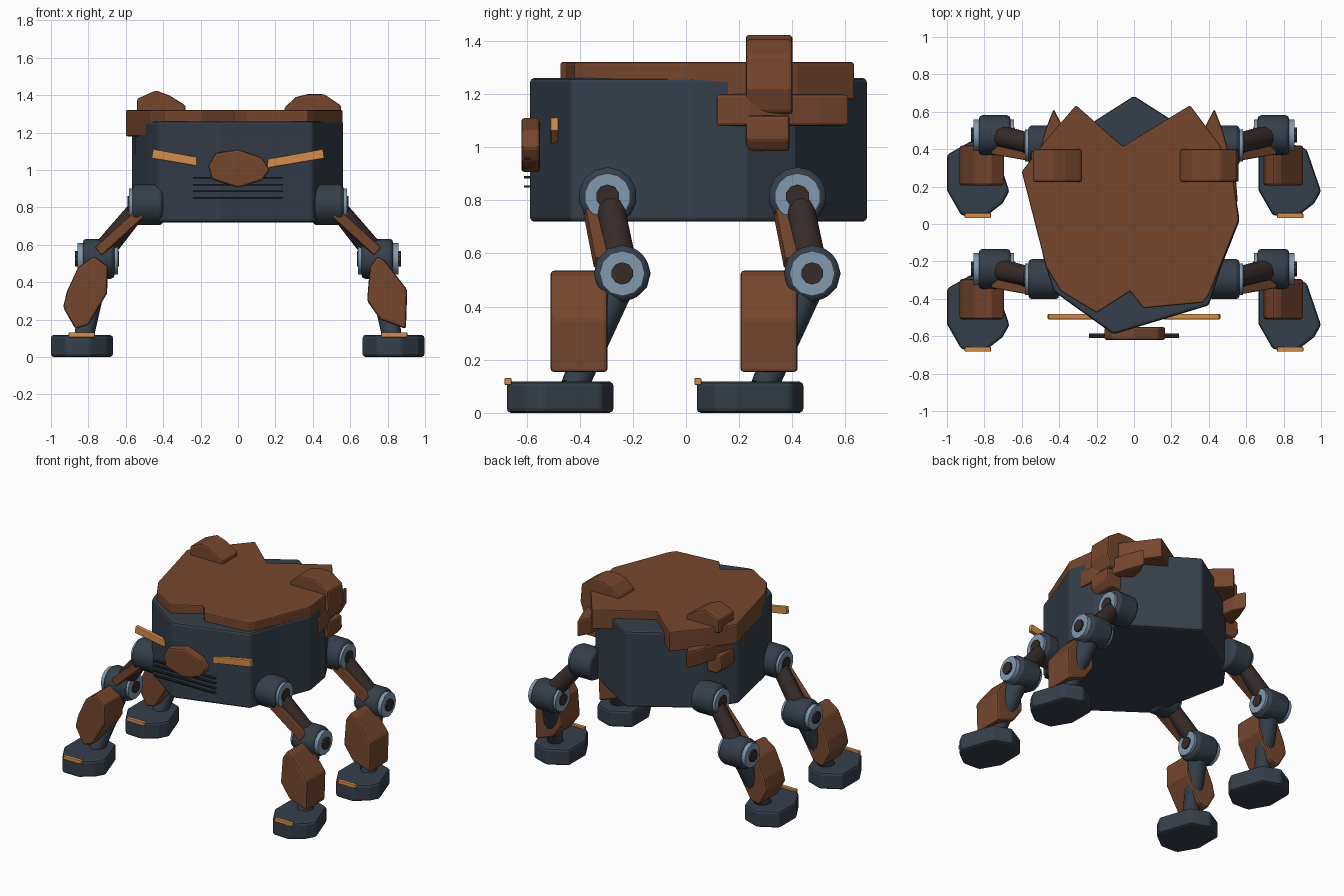
import bpy, bmesh
from mathutils import Vector, Matrix

if "Cube" in bpy.data.objects:
    bpy.data.objects.remove(bpy.data.objects["Cube"])


def material(name, rgb):
    m = bpy.data.materials.new(name)
    m.diffuse_color = (*rgb, 1)
    m.use_nodes = True
    m.node_tree.nodes["Principled BSDF"].inputs["Base Color"].default_value = m.diffuse_color
    return m


SLATE = material("slate", (0.036, 0.050, 0.070))
RUST = material("rust", (0.18, 0.062, 0.027))
STEEL = material("steel", (0.22, 0.32, 0.43))
UMBER = material("umber", (0.038, 0.025, 0.023))
AMBER = material("amber", (0.66, 0.27, 0.07))
BLACK = material("soot", (0.012, 0.014, 0.018))


def finish(name, bm, mat, bevel=0.0, smooth=False):
    bmesh.ops.recalc_face_normals(bm, faces=bm.faces)
    mesh = bpy.data.meshes.new(name)
    bm.to_mesh(mesh)
    bm.free()
    mesh.materials.append(mat)
    ob = bpy.data.objects.new(name, mesh)
    bpy.context.collection.objects.link(ob)
    if bevel:
        mod = ob.modifiers.new("bevel", 'BEVEL')
        mod.width, mod.segments, mod.limit_method = bevel, 2, 'ANGLE'
    if smooth:
        bpy.context.view_layer.objects.active = ob
        ob.select_set(True)
        bpy.ops.object.shade_smooth_by_angle(angle=0.6)
        ob.select_set(False)
    return ob


def prism(name, outline, lo, hi, mat, axis='z', bevel=0.012):
    """Extrude an outline along z (points are x, y) or y (points are x, z)."""
    bm = bmesh.new()
    place = (lambda a, b, h: (a, b, h)) if axis == 'z' else (lambda a, b, h: (a, h, b))
    rings = [[bm.verts.new(place(a, b, h)) for a, b in outline] for h in (lo, hi)]
    bm.faces.new(rings[0])
    bm.faces.new(rings[1])
    n = len(outline)
    for i in range(n):
        j = (i + 1) % n
        bm.faces.new((rings[0][i], rings[0][j], rings[1][j], rings[1][i]))
    return finish(name, bm, mat, bevel)


def aligned(p, q):
    p, q = Vector(p), Vector(q)
    return Matrix.Translation((p + q) / 2) @ (q - p).to_track_quat('Z', 'Y').to_matrix().to_4x4(), (q - p).length


def rod(name, p, q, r1, r2, mat, sides=12, bevel=0.0):
    bm = bmesh.new()
    m, length = aligned(p, q)
    bmesh.ops.create_cone(bm, cap_ends=True, segments=sides, radius1=r1, radius2=r2, depth=length, matrix=m)
    return finish(name, bm, mat, bevel, True)


def bar(name, p, q, width, thick, mat, bevel=0.006):
    bm = bmesh.new()
    m, length = aligned(p, q)
    bmesh.ops.create_cube(bm, size=1, matrix=m @ Matrix.Diagonal((width, thick, length, 1)))
    return finish(name, bm, mat, bevel)


# Hull
prism("hull", [(-0.11, -0.59), (0.40, -0.435), (0.47, -0.22), (0.565, 0.02), (0.53, 0.23), (0.43, 0.41),
               (0, 0.685), (-0.43, 0.41), (-0.57, 0.22), (-0.48, -0.2), (-0.43, -0.36)],
      0.72, 1.26, SLATE, bevel=0.015)

# Notched shell plate on top
prism("shell", [(-0.20, -0.475), (-0.02, -0.36), (0.05, -0.45), (0.37, -0.42), (0.40, -0.38), (0.56, 0.02),
                (0.53, 0.25), (0.46, 0.42), (0.30, 0.635), (-0.06, 0.415), (-0.31, 0.635), (-0.47, 0.45),
                (-0.6, 0.28), (-0.47, -0.23), (-0.39, -0.36)], 1.18, 1.32, RUST, bevel=0.008)

# Raised shoulder pads, different on each side
prism("shoulder_pad_left", [(-0.54, 1.28), (-0.54, 1.38), (-0.44, 1.425), (-0.37, 1.40), (-0.28, 1.345),
                            (-0.28, 1.28)], 0.225, 0.40, RUST, 'y')
prism("shoulder_pad_right", [(0.24, 1.28), (0.25, 1.335), (0.31, 1.39), (0.37, 1.405), (0.46, 1.405), (0.55, 1.345),
                             (0.56, 1.22), (0.53, 1.13), (0.45, 1.11)], 0.225, 0.40, RUST, 'y')

# Layered side plates under the shell
for side, s in (("left", -1), ("right", 1)):
    prism("side_plate_" + side, [(s * x, y) for x, y in ((0.43, 0.615), (0.475, 0.50), (0.545, 0.24), (0.555, 0.115),
          (0.48, 0.115), (0.37, 0.42), (0.385, 0.53))], 1.08, 1.20, RUST)
    prism("side_tab_" + side, [(s * x, z) for x, z in ((0.42, 1.12), (0.55, 1.12), (0.555, 1.03), (0.52, 0.985),
          (0.42, 0.985))], 0.225, 0.39, RUST, 'y')

# Face plate, eye bars and grille
prism("face_plate", [(-0.16, 1.02), (-0.12, 1.09), (0, 1.11), (0.13, 1.065), (0.17, 1.0), (0.13, 0.945),
                     (0, 0.905), (-0.14, 0.95)], -0.62, -0.55, RUST, 'y')
for side, s in (("left", -1), ("right", 1)):
    prism("eye_bar_" + side, [(s * x, z) for x, z in ((0.155, 1.01), (0.16, 1.058), (0.455, 1.112), (0.462, 1.062))],
          -0.51, -0.48, AMBER, 'y', 0.005)
for i in range(4):
    z = 0.852 + i * 0.035
    prism("grille_slat", [(-0.24, z - 0.004), (0.24, z - 0.004), (0.24, z + 0.004), (-0.24, z + 0.004)],
          -0.61, -0.585, BLACK, 'y', 0)

# Legs: the armour profile differs per side, the foot outline is shared
SHIN = {-1: [(-0.77, 0.54), (-0.695, 0.485), (-0.70, 0.34), (-0.80, 0.17), (-0.87, 0.15), (-0.935, 0.265),
             (-0.915, 0.35), (-0.855, 0.48)],
        1: [(0.745, 0.54), (0.785, 0.515), (0.905, 0.36), (0.898, 0.15), (0.76, 0.20), (0.69, 0.30), (0.705, 0.48)]}
FOOT = [(-0.035, 0.155), (0.09, 0.11), (0.167, -0.115), (0.13, -0.18), (0.04, -0.25), (-0.09, -0.245),
        (-0.167, -0.11), (-0.167, 0.08)]

for end, dy in (("front", 0), ("rear", 0.715)):
    for side, s in (("left", -1), ("right", 1)):
        tag = "_" + end + "_" + side

        def at(x, y, z):
            return (s * x, y + dy, z)

        def axle(name, x1, x2, y, z, r, mat, sides=12, bevel=0.0):
            rod(name + tag, at(x1, y, z), at(x2, y, z), r, r, mat, sides, bevel)

        # Hip joint
        axle("hip", 0.40, 0.565, -0.295, 0.815, 0.11, SLATE, 14, 0.02)
        axle("hip_ring", 0.50, 0.582, -0.295, 0.815, 0.087, STEEL, 14)
        axle("hip_pin", 0.52, 0.59, -0.295, 0.815, 0.045, UMBER, 10)
        # Thigh and its guard
        rod("thigh" + tag, at(0.52, -0.29, 0.81), at(0.75, -0.24, 0.53), 0.052, 0.062, UMBER)
        bar("thigh_guard" + tag, at(0.515, -0.345, 0.77), at(0.74, -0.305, 0.565), 0.08, 0.055, RUST)
        # Knee joint
        axle("knee", 0.66, 0.83, -0.24, 0.525, 0.107, SLATE, 12, 0.02)
        axle("knee_ring", 0.642, 0.858, -0.24, 0.525, 0.085, STEEL)
        axle("knee_pin", 0.635, 0.872, -0.24, 0.525, 0.042, UMBER, 10)
        # Shin, armour, foot and toe light
        rod("shin" + tag, at(0.75, -0.25, 0.51), at(0.825, -0.42, 0.10), 0.07, 0.052, SLATE)
        prism("shin_armour" + tag, SHIN[s], -0.51 + dy, -0.295 + dy, RUST, 'y', 0.014)
        prism("foot" + tag, [(s * 0.833 + x, y - 0.425 + dy) for x, y in FOOT], 0, 0.118, SLATE, bevel=0.016)
        bar("toe_light" + tag, at(0.765, -0.67, 0.118), at(0.905, -0.67, 0.118), 0.026, 0.026, AMBER, 0.004)
